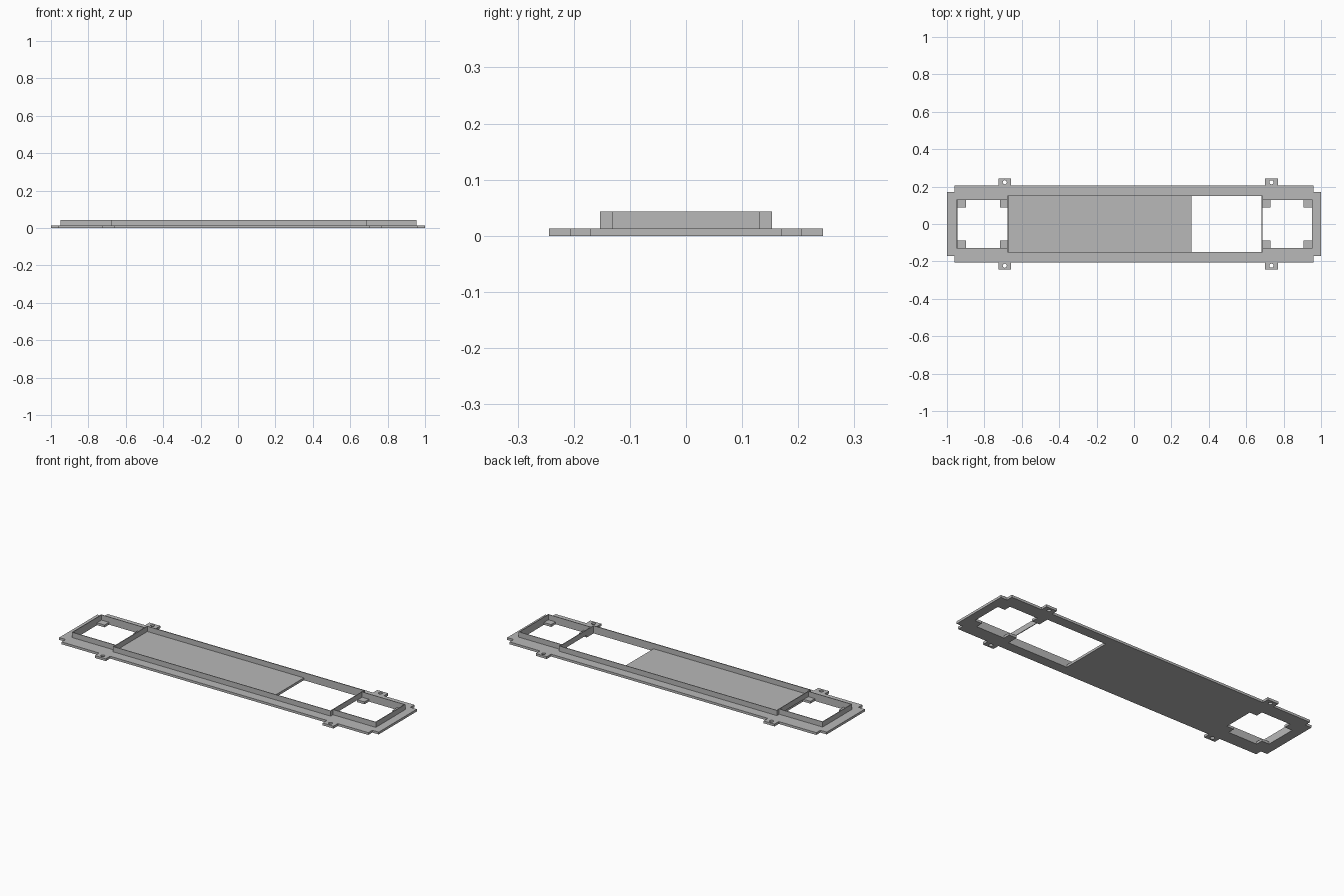
import bpy
from math import cos, sin, tau

cube = bpy.data.objects.get("Cube")
if cube:
    bpy.data.objects.remove(cube, do_unlink=True)

grey = bpy.data.materials.new("light grey")
grey.use_nodes = True
colour = (0.48, 0.48, 0.48, 1)
grey.diffuse_color = colour
grey.node_tree.nodes["Principled BSDF"].inputs["Base Color"].default_value = colour

PLATE = 0.0134                    # plate thickness
TOP = 0.043                       # top of the walls
T = 0.004                         # wall thickness
BAY_Y, MID_Y = 0.128, 0.149       # half widths of end bays and middle tray
X0, X1, X2, X3 = -0.944, -0.672, 0.683, 0.951
WINDOW_X = 0.308
TABS = (0.735, -0.691)


def mirrored(half):
    """Close an upper half outline with its mirror image across y = 0."""
    return half + [(x, -y) for x, y in reversed(half)]


def rect(xa, xb, y):
    return mirrored([(xb, y), (xa, y)])


def circle(cx, cy, r, n=16):
    return [(cx + r * cos(tau * i / n), cy + r * sin(tau * i / n)) for i in range(n)]


def slab(name, loops, z0, z1):
    """Extrude a filled outline, with inner loops as holes, to a mesh."""
    curve = bpy.data.curves.new(name + "_outline", 'CURVE')
    curve.dimensions = '2D'
    curve.fill_mode = 'BOTH'
    curve.extrude = (z1 - z0) / 2
    for loop in loops:
        spline = curve.splines.new('POLY')
        spline.points.add(len(loop) - 1)
        for p, (x, y) in zip(spline.points, loop):
            p.co = (x, y, 0, 1)
        spline.use_cyclic_u = True
    temp = bpy.data.objects.new(name + "_temp", curve)
    bpy.context.collection.objects.link(temp)
    dg = bpy.context.evaluated_depsgraph_get()
    mesh = bpy.data.meshes.new_from_object(temp.evaluated_get(dg))
    bpy.data.objects.remove(temp, do_unlink=True)
    bpy.data.curves.remove(curve)
    mesh.name = name
    mesh.materials.clear()
    mesh.materials.append(grey)
    for f in mesh.polygons:
        f.use_smooth = False
    obj = bpy.data.objects.new(name, mesh)
    obj.location.z = (z0 + z1) / 2
    bpy.context.collection.objects.link(obj)
    return obj


# Base plate outline: notched corners and four screw tabs
half = [(1, 0.17), (0.96, 0.17), (0.96, 0.206)]
for c in TABS:
    half += [(c + 0.034, 0.206), (c + 0.034, 0.244), (c - 0.034, 0.244), (c - 0.034, 0.206)]
half += [(-0.96, 0.206), (-0.96, 0.17), (-1, 0.17)]

# Openings keep a small square pad in each bay corner
PAD_Y = BAY_Y - 0.04


def bay_half(xa, xb):
    return [(xb - 0.045, PAD_Y), (xb - 0.045, BAY_Y), (xa + 0.047, BAY_Y), (xa + 0.047, PAD_Y)]


left_bay = mirrored([(X1, PAD_Y)] + bay_half(X0, X1) + [(X0, PAD_Y)])
right_bay = mirrored([(X3, PAD_Y)] + bay_half(X2, X3)
                     + [(X2, PAD_Y), (X2, MID_Y), (WINDOW_X, MID_Y)])
screw_holes = [circle(c, s * 0.223, 0.011) for c in TABS for s in (-1, 1)]
slab("base_plate", [mirrored(half), left_bay, right_bay] + screw_holes, 0, PLATE)

# Thin upright walls around the two bays and the middle tray
outer = mirrored([(X3 + T, BAY_Y + T), (X2 + T, BAY_Y + T), (X2 + T, MID_Y + T),
                  (X1 - T, MID_Y + T), (X1 - T, BAY_Y + T), (X0 - T, BAY_Y + T)])
slab("upright_walls", [outer, rect(X0, X1 - T, BAY_Y), rect(X1, X2, MID_Y),
                       rect(X2 + T, X3, BAY_Y)], PLATE, TOP)
